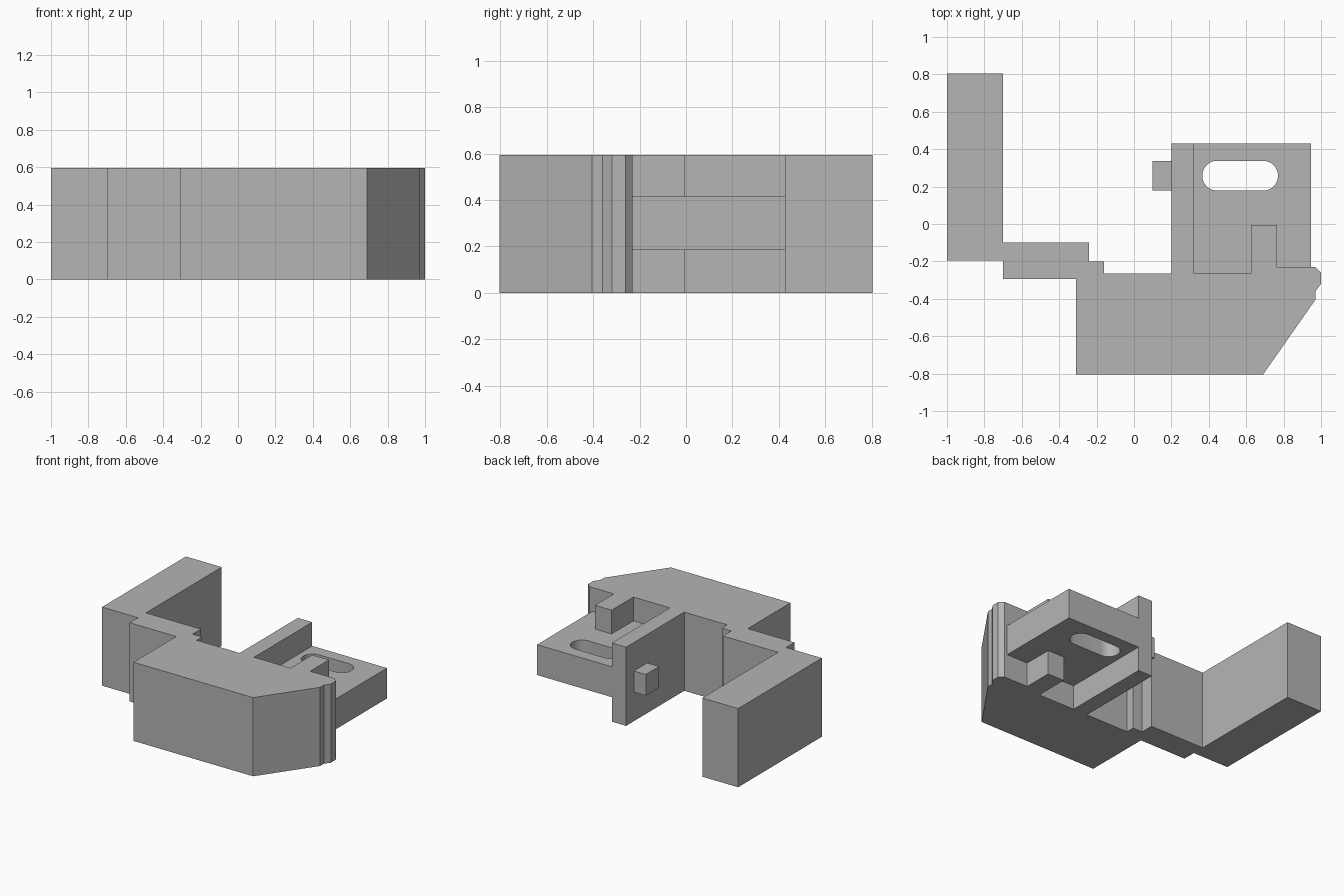
import bpy
import bmesh
import math

cube = bpy.data.objects.get("Cube")
if cube:
    bpy.data.objects.remove(cube, do_unlink=True)

HEIGHT = 0.595

grey = bpy.data.materials.new("plain grey")
grey.use_nodes = True
colour = (0.46, 0.46, 0.46, 1)
grey.diffuse_color = colour
grey.node_tree.nodes["Principled BSDF"].inputs["Base Color"].default_value = colour


def extrude(name, outline, z0, z1):
    """Extrude a plan outline between two heights."""
    bm = bmesh.new()
    face = bm.faces.new([bm.verts.new((x, y, z0)) for x, y in outline])
    grown = bmesh.ops.extrude_face_region(bm, geom=[face])["geom"]
    top = [v for v in grown if isinstance(v, bmesh.types.BMVert)]
    bmesh.ops.translate(bm, verts=top, vec=(0, 0, z1 - z0))
    bmesh.ops.recalc_face_normals(bm, faces=bm.faces)
    mesh = bpy.data.meshes.new(name)
    bm.to_mesh(mesh)
    bm.free()
    mesh.materials.append(grey)
    obj = bpy.data.objects.new(name, mesh)
    bpy.context.collection.objects.link(obj)
    return obj


def rectangle(x0, x1, y0, y1):
    return [(x0, y0), (x1, y0), (x1, y1), (x0, y1)]


def stadium(x0, x1, y, r, steps=16):
    """Long rounded slot outline between two arc centres."""
    points = []
    for cx, start in ((x1, -math.pi / 2), (x0, math.pi / 2)):
        for i in range(steps + 1):
            a = start + math.pi * i / steps
            points.append((cx + r * math.cos(a), y + r * math.sin(a)))
    return points


# Full-height body: arm, stepped neck, upright wall, stop tab, chamfered nose
extrude("bracket_body", [
    (-1, 0.805), (-1, -0.195), (-0.7, -0.195), (-0.7, -0.295),
    (-0.31, -0.295), (-0.31, -0.805), (0.69, -0.805),
    (0.97, -0.405), (0.97, -0.36), (1, -0.32), (1, -0.26), (0.97, -0.23),
    (0.765, -0.23), (0.765, -0.005), (0.625, -0.005), (0.625, -0.265),
    (0.32, -0.265), (0.32, 0.43), (0.2, 0.43), (0.2, -0.265),
    (-0.16, -0.265), (-0.16, -0.2), (-0.24, -0.2), (-0.24, -0.1),
    (-0.7, -0.1), (-0.7, 0.805),
], 0, HEIGHT)

# Mid-height shelf with a slot cut through it
shelf = extrude("slotted_shelf", rectangle(0.32, 0.945, -0.28, 0.43), 0.185, 0.415)
cutter = extrude("slot_cutter", stadium(0.445, 0.69, 0.258, 0.08), 0, HEIGHT)
cutter.hide_render = True
cut = shelf.modifiers.new("slot", "BOOLEAN")
cut.operation = "DIFFERENCE"
cut.solver = "EXACT"
cut.object = cutter
bpy.ops.object.select_all(action="DESELECT")
bpy.context.view_layer.objects.active = shelf
shelf.select_set(True)
bpy.ops.object.modifier_apply(modifier=cut.name)
bpy.data.objects.remove(cutter, do_unlink=True)
bpy.ops.object.shade_smooth_by_angle(angle=math.radians(30))

# Small square peg on the upright wall
extrude("side_peg", rectangle(0.1, 0.2, 0.178, 0.338), 0.22, 0.38)
